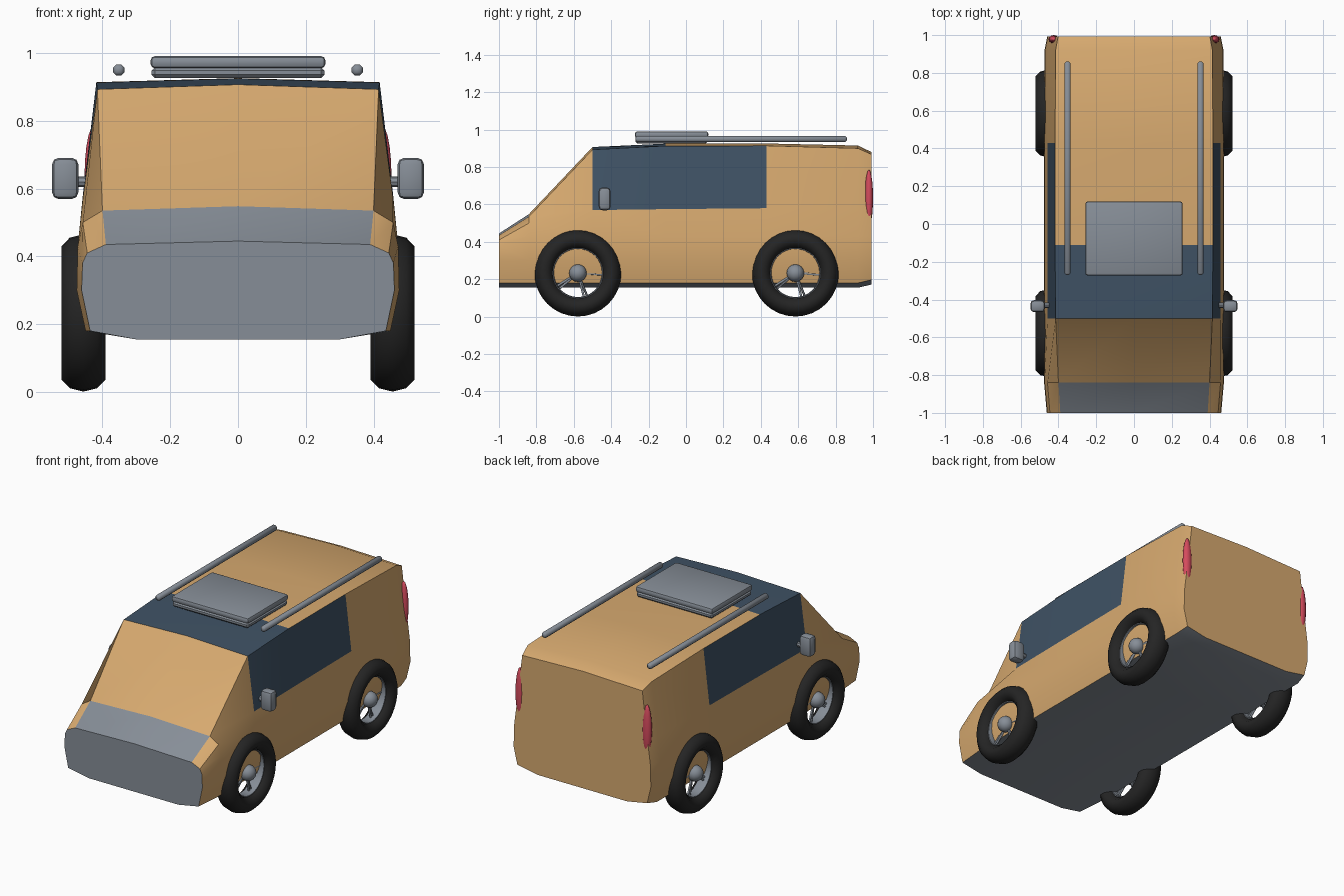
import bpy, bmesh, math
from mathutils import Matrix, Vector

if "Cube" in bpy.data.objects:
    bpy.data.objects.remove(bpy.data.objects["Cube"])


def material(name, rgb):
    m = bpy.data.materials.new(name)
    m.diffuse_color = (*rgb, 1)
    m.use_nodes = True
    m.node_tree.nodes["Principled BSDF"].inputs["Base Color"].default_value = m.diffuse_color
    return m


PAINT = material("sandy_orange_paint", (0.68, 0.40, 0.16))
GLASS = material("navy_glass", (0.05, 0.085, 0.13))
GREY = material("mid_grey", (0.24, 0.27, 0.31))
TYRE = material("black_rubber", (0.018, 0.018, 0.018))
RED = material("red_lens", (0.66, 0.07, 0.11))


def finish(bm, name, mats, angle=35):
    bmesh.ops.recalc_face_normals(bm, faces=bm.faces)
    me = bpy.data.meshes.new(name)
    bm.to_mesh(me)
    bm.free()
    ob = bpy.data.objects.new(name, me)
    bpy.context.collection.objects.link(ob)
    for m in mats:
        me.materials.append(m)
    bpy.ops.object.select_all(action='DESELECT')
    ob.select_set(True)
    bpy.context.view_layer.objects.active = ob
    bpy.ops.object.shade_smooth_by_angle(angle=math.radians(angle))
    return ob


def add_box(bm, center, size, bevel, segments=1):
    geo = bmesh.ops.create_cube(bm, size=1, matrix=Matrix.Translation(center) @ Matrix.Diagonal((*size, 1)))
    edges = list({e for v in geo["verts"] for e in v.link_edges})
    bmesh.ops.bevel(bm, geom=edges, offset=bevel, segments=segments, affect='EDGES', profile=0.5)


def add_rod(bm, a, b, r, sides=8):
    a, b = Vector(a), Vector(b)
    d = b - a
    mat = Matrix.Translation((a + b) / 2) @ d.to_track_quat('Z', 'Y').to_matrix().to_4x4()
    bmesh.ops.create_cone(bm, cap_ends=True, segments=sides, radius1=r, radius2=r, depth=d.length, matrix=mat)


def add_ring(bm, center, radius, rx, rr, seg=32, sides=10):
    """Ring around the x axis with an elliptical section."""
    grid = []
    for i in range(seg):
        a = 2 * math.pi * i / seg
        row = []
        for j in range(sides):
            b = 2 * math.pi * (j + 0.5) / sides
            r = radius + rr * math.sin(b)
            row.append(bm.verts.new(Vector(center) + Vector((rx * math.cos(b), r * math.cos(a), r * math.sin(a)))))
        grid.append(row)
    for i in range(seg):
        for j in range(sides):
            k, l = (i + 1) % seg, (j + 1) % sides
            bm.faces.new((grid[i][j], grid[k][j], grid[k][l], grid[i][l]))


# Body shell: (y, top centre z, shoulder x, shoulder z, belt x, belt z, width scale, floor z)
stations = [
    (-1.00, 0.445, 0.390, 0.435, 0.445, 0.41, 0.970, 0.155),
    (-0.84, 0.548, 0.400, 0.535, 0.458, 0.50, 1.000, 0.155),
    (-0.50, 0.907, 0.415, 0.893, 0.458, 0.57, 1.000, 0.155),
    (-0.11, 0.925, 0.418, 0.913, 0.458, 0.575, 1.000, 0.155),
    (0.43, 0.926, 0.418, 0.914, 0.458, 0.58, 1.000, 0.155),
    (0.92, 0.915, 0.415, 0.900, 0.455, 0.58, 0.995, 0.155),
    (0.992, 0.880, 0.402, 0.868, 0.437, 0.58, 0.965, 0.172),
]
bm = bmesh.new()
rings = []
for y, zt, sx, sz, bx, bz, w, zf in stations:
    half = [(sx, sz), (bx, bz), (0.473 * w, min(0.43, bz - 0.03)), (0.476 * w, 0.30),
            (0.45 * w, 0.025 + zf), (0.30, zf)]
    loop = [(0, zt)] + half + [(-x, z) for x, z in reversed(half)]
    rings.append([bm.verts.new((x, y, z)) for x, z in loop])
n = len(rings[0])
for s in range(len(rings) - 1):
    for i in range(n):
        j = (i + 1) % n
        f = bm.faces.new((rings[s][i], rings[s][j], rings[s + 1][j], rings[s + 1][i]))
        roof, upper_side = i in (0, n - 1), i in (1, n - 2)
        if i in (5, 6, 7):
            f.material_index = 2                        # underside
        elif roof and s == 0:
            f.material_index = 2                        # grey nose top
        elif (roof and s == 2) or (upper_side and s in (2, 3)):
            f.material_index = 1                        # glass
nose = bm.faces.new(rings[0])
nose.material_index = 2
bm.faces.new(rings[-1])
finish(bm, "body", [PAINT, GLASS, GREY], 38)

# Wheels: tyre, thin rim, hub and five twin spokes
for end, y in (("front", -0.578), ("rear", 0.585)):
    for side, sx in (("left", -1), ("right", 1)):
        c = Vector((sx * 0.456, y, 0.233))
        bm = bmesh.new()
        add_ring(bm, c, 0.18, 0.069, 0.052)
        finish(bm, f"{end}_{side}_tyre", [TYRE], 60)
        bm = bmesh.new()
        add_ring(bm, c, 0.134, 0.035, 0.006, 32, 6)
        finish(bm, f"{end}_{side}_rim", [GREY], 60)
        bm = bmesh.new()
        bmesh.ops.create_uvsphere(bm, u_segments=14, v_segments=8, radius=0.047,
                                  matrix=Matrix.Translation(c + Vector((sx * 0.015, 0, 0))))
        for k in range(5):
            for off in (-0.07, 0.07):
                a = math.radians(72 * k) + off
                d = Vector((0, math.cos(a), math.sin(a)))
                add_rod(bm, c + d * 0.03, c + d * 0.135, 0.006, 6)
        finish(bm, f"{end}_{side}_hub_and_spokes", [GREY], 60)

# Paired details on both sides
for side, sx in (("left", -1), ("right", 1)):
    bm = bmesh.new()
    add_box(bm, (sx * 0.51, -0.435, 0.63), (0.078, 0.064, 0.122), 0.02, 2)
    add_rod(bm, (sx * 0.44, -0.43, 0.62), (sx * 0.50, -0.43, 0.62), 0.015)
    finish(bm, f"{side}_mirror", [GREY])

    bm = bmesh.new()
    add_box(bm, (sx * 0.352, 0.295, 0.95), (0.033, 1.13, 0.033), 0.009)
    finish(bm, f"{side}_roof_rail", [GREY], 50)

    bm = bmesh.new()
    bmesh.ops.create_uvsphere(
        bm, u_segments=12, v_segments=10, radius=1,
        matrix=Matrix.Translation((sx * 0.425, 0.978, 0.635)) @ Matrix.Diagonal((0.028, 0.022, 0.15, 1)))
    finish(bm, f"{side}_tail_light", [RED], 60)

# Roof box: tray and lid
bm = bmesh.new()
add_box(bm, (0, -0.077, 0.942), (0.51, 0.385, 0.032), 0.01)
add_box(bm, (0, -0.077, 0.973), (0.516, 0.392, 0.036), 0.013, 2)
finish(bm, "roof_box", [GREY])
